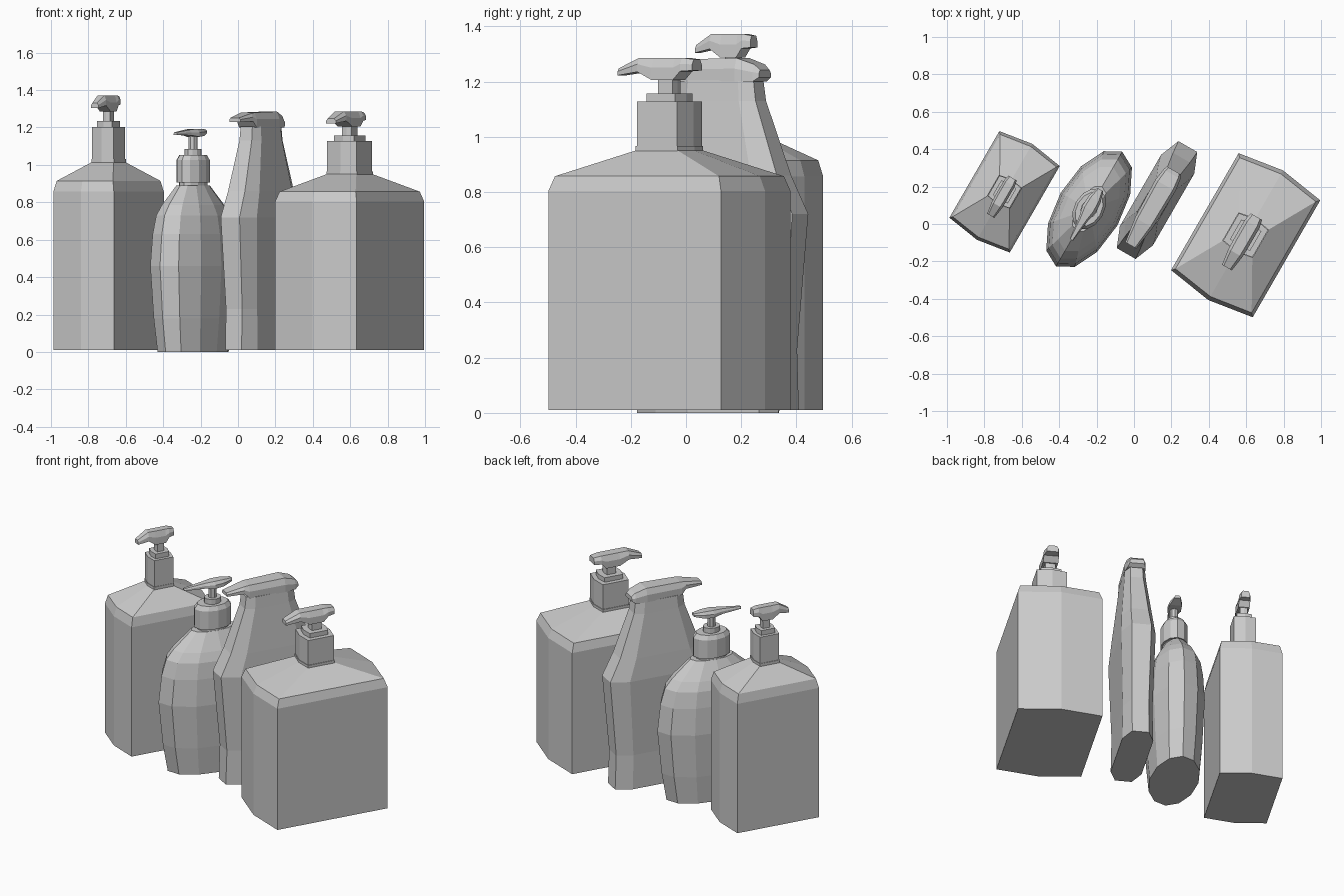
import bpy, bmesh
from math import sin, cos, pi, radians

cube = bpy.data.objects.get("Cube")
if cube:
    bpy.data.objects.remove(cube)

grey = bpy.data.materials.new("plain_grey")
grey.use_nodes = True
grey.diffuse_color = (0.6, 0.6, 0.6, 1)
grey.node_tree.nodes["Principled BSDF"].inputs["Base Color"].default_value = (0.6, 0.6, 0.6, 1)

TURN = radians(-30)


def loft(name, rings, place, scale=(1, 1, 1)):
    """Skin a list of equal-sized rings and cap both ends."""
    bm = bmesh.new()
    loops = [[bm.verts.new(p) for p in ring] for ring in rings]
    n = len(loops[0])
    for low, high in zip(loops, loops[1:]):
        for i in range(n):
            j = (i + 1) % n
            bm.faces.new((low[i], low[j], high[j], high[i]))
    bm.faces.new(loops[0][::-1])
    bm.faces.new(loops[-1])
    bmesh.ops.recalc_face_normals(bm, faces=bm.faces)
    mesh = bpy.data.meshes.new(name)
    bm.to_mesh(mesh)
    bm.free()
    mesh.materials.append(grey)
    ob = bpy.data.objects.new(name, mesh)
    ob.location = (*place, 0)
    ob.rotation_euler.z = TURN
    ob.scale = scale
    bpy.context.collection.objects.link(ob)
    return ob


def hexagon(b, a, end, z):
    """Box outline whose short ends come to a shallow point."""
    return [(b, -a, z), (b, a, z), (0, end, z), (-b, a, z), (-b, -a, z), (0, -end, z)]


def octagon(side, end, length, z):
    """Long flat octagon."""
    s = length * 0.67
    return [(end, -length, z), (side, -s, z), (side, s, z), (end, length, z),
            (-end, length, z), (-side, s, z), (-side, -s, z), (-end, -length, z)]


def oval(b, a, z, n=12):
    return [(b * sin(2 * pi * i / n), a * cos(2 * pi * i / n), z) for i in range(n)]


def spout(name, stations, place, scale=(1, 1, 1), top=0.65):
    """Pump head running along its length, with bevelled top edges."""
    rings = []
    for y, w, low, high in stations:
        mid = low + (high - low) * 0.55
        rings.append([(-w, y, low), (w, y, low), (w, y, mid),
                      (w * top, y, high), (-w * top, y, high), (-w, y, mid)])
    return loft(name, rings, place, scale)


# Two square pump bottles, the second slimmer and taller
def square_bottle(label, place, scale):
    body = [(0.252, 0.361, 0.4, 0.01), (0.252, 0.361, 0.4, 0.803),
            (0.235, 0.343, 0.378, 0.857), (0.092, 0.088, 0.105, 0.95)]
    loft(label + "_body", [hexagon(*r) for r in body], place, scale)
    loft(label + "_neck_ring", [hexagon(0.094, 0.087, 0.104, z) for z in (0.945, 0.966)], place, scale)
    loft(label + "_neck", [hexagon(0.09, 0.084, 0.1, z) for z in (0.966, 1.127)], place, scale)
    loft(label + "_collar", [hexagon(0.062, 0.06, 0.072, z) for z in (1.127, 1.156)], place, scale)
    loft(label + "_stem", [hexagon(0.03, 0.03, 0.034, z) for z in (1.156, 1.22)], place, scale)
    spout(label + "_pump_head", [
        (-0.2, 0.03, 1.222, 1.248), (-0.11, 0.043, 1.235, 1.286),
        (-0.05, 0.045, 1.206, 1.286), (0.04, 0.045, 1.206, 1.286),
        (0.07, 0.045, 1.237, 1.286), (0.115, 0.035, 1.24, 1.28)], place, scale)


square_bottle("large_bottle", (0.597, -0.06), (1, 1, 1))
square_bottle("tall_bottle", (-0.692, 0.172), (0.74, 0.74, 1.067))

# Oval pump bottle
spot = (-0.24, 0.08)
profile = [(0.83, 0), (0.92, 0.18), (1, 0.46), (0.945, 0.63), (0.86, 0.73), (0.73, 0.785), (0.39, 0.89)]
loft("oval_body", [oval(0.175 * s, 0.354 * s, z) for s, z in profile], spot)
loft("oval_neck", [oval(0.068, 0.1, z) for z in (0.88, 0.91)], spot)
cap = [(1, 0.905), (1, 1.025), (0.83, 1.052)]
loft("oval_cap", [oval(0.08 * s, 0.118 * s, z) for s, z in cap], spot)
loft("oval_collar", [oval(0.044, 0.052, z) for z in (1.052, 1.085)], spot)
loft("oval_stem", [oval(0.024, 0.026, z, 8) for z in (1.085, 1.165)], spot)
spout("oval_pump_head", [
    (-0.19, 0.01, 1.16, 1.174), (-0.06, 0.026, 1.158, 1.188),
    (0, 0.04, 1.15, 1.193), (0.06, 0.036, 1.155, 1.193), (0.12, 0.018, 1.17, 1.188)], spot)

# Waisted bottle with a flip spout
spot = (0.123, 0.128)
profile = [(0.092, 0.05, 0.295, 0.01), (0.088, 0.05, 0.288, 0.23), (0.102, 0.058, 0.33, 0.72),
           (0.092, 0.052, 0.262, 0.86), (0.066, 0.038, 0.165, 1.13), (0.06, 0.036, 0.155, 1.205)]
loft("waisted_body", [octagon(*r) for r in profile], spot)
spout("waisted_spout", [
    (-0.28, 0.034, 1.23, 1.252), (-0.17, 0.05, 1.232, 1.275),
    (-0.14, 0.055, 1.2, 1.28), (0.09, 0.062, 1.2, 1.285),
    (0.16, 0.052, 1.2, 1.262), (0.182, 0.044, 1.215, 1.242)], spot, top=0.75)
